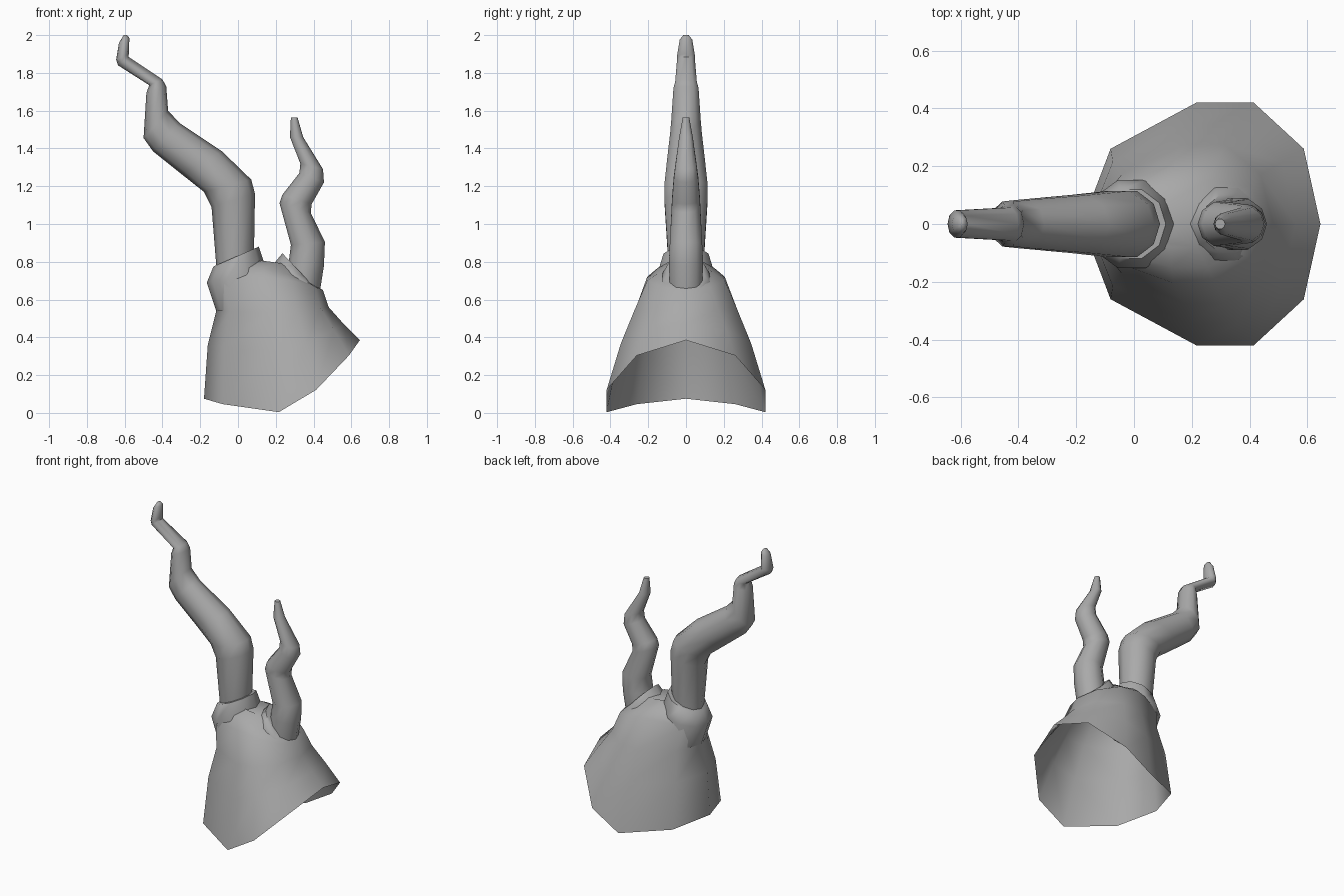
import bpy, bmesh
from math import cos, sin, pi, radians

if "Cube" in bpy.data.objects:
    bpy.data.objects.remove(bpy.data.objects["Cube"], do_unlink=True)

bark = bpy.data.materials.new("grey_bark")
bark.use_nodes = True
GREY = (0.4, 0.4, 0.4, 1)
bark.diffuse_color = GREY
bark.node_tree.nodes["Principled BSDF"].inputs["Base Color"].default_value = GREY


def round_profile(sides):
    """Half outline, left to right: (x fraction, y fraction, sag fraction)."""
    half = sides // 2
    return [((1 - cos(pi * i / half)) / 2, sin(pi * i / half), 0) for i in range(half + 1)]


def loft(name, sections, profile, cap_top=True):
    """Skin rings given as (left x, left z, right x, right z, half width, sag)."""
    bm = bmesh.new()
    outline = [(p, -1) for p in profile] + [(p, 1) for p in profile[-2:0:-1]]
    rings = []
    for xl, zl, xr, zr, width, sag in sections:
        rings.append([bm.verts.new((xl + (xr - xl) * f, side * width * w,
                                    zl + (zr - zl) * f - sag * s))
                      for (f, w, s), side in outline])
    n = len(outline)
    for low, high in zip(rings, rings[1:]):
        for i in range(n):
            j = (i + 1) % n
            bm.faces.new((low[i], low[j], high[j], high[i]))
    if cap_top:
        bm.faces.new(rings[-1])
    mesh = bpy.data.meshes.new(name)
    bm.to_mesh(mesh)
    bm.free()
    mesh.materials.append(bark)
    obj = bpy.data.objects.new(name, mesh)
    bpy.context.collection.objects.link(obj)
    bpy.ops.object.select_all(action="DESELECT")
    obj.select_set(True)
    bpy.context.view_layer.objects.active = obj
    bpy.ops.object.shade_smooth_by_angle(angle=radians(60))
    return obj


# Hollow flared trunk, open underneath, with a ragged ten-sided rim
flare = [(0, 0, 0), (.12, .62, .3), (.48, 1, 1), (.72, 1, .8), (.93, .62, .27), (1, 0, 0)]
loft("trunk", [
    (-.18, .075, .645, .385, .42, .22),
    (-.16, .36, .56, .47, .345, .09),
    (-.115, .54, .48, .56, .275, .02),
    (-.15, .69, .45, .65, .205, -.05),
    (-.12, .77, .40, .68, .15, -.04),
    (-.05, .80, .32, .77, .08, -.02),
], flare)

tube = round_profile(10)

# Collars where the branches leave the trunk
loft("large_branch_collar", [
    (-.115, .54, .14, .56, .14, 0),
    (-.165, .69, .15, .76, .16, 0),
    (-.13, .775, .11, .88, .125, 0),
], tube)
loft("small_branch_collar", [
    (.13, .70, .48, .53, .16, 0),
    (.19, .79, .45, .645, .13, 0),
    (.235, .845, .41, .66, .105, 0),
], tube)

# Large crooked branch leaning to the right
loft("large_branch", [
    (-.11, .65, .08, .68, .09, 0),
    (-.115, .78, .085, .87, .10, 0),
    (-.14, 1.09, .09, 1.16, .12, 0),
    (-.18, 1.17, .07, 1.235, .12, 0),
    (-.30, 1.265, -.085, 1.385, .105, 0),
    (-.45, 1.385, -.31, 1.535, .088, 0),
    (-.50, 1.455, -.37, 1.60, .082, 0),
    (-.485, 1.695, -.38, 1.73, .07, 0),
    (-.47, 1.735, -.40, 1.765, .06, 0),
    (-.635, 1.84, -.58, 1.885, .05, 0),
    (-.645, 1.87, -.578, 1.90, .05, 0),
    (-.63, 1.96, -.575, 1.985, .035, 0),
    (-.605, 2.0, -.588, 2.0, .015, 0),
], tube)

# Small wavy branch on the left
loft("small_branch", [
    (.25, .70, .43, .62, .09, 0),
    (.27, .81, .455, .78, .095, 0),
    (.28, .89, .46, .905, .09, 0),
    (.22, 1.11, .385, 1.06, .08, 0),
    (.235, 1.155, .39, 1.105, .078, 0),
    (.325, 1.27, .455, 1.22, .068, 0),
    (.33, 1.32, .45, 1.29, .06, 0),
    (.275, 1.46, .345, 1.46, .038, 0),
    (.28, 1.565, .315, 1.565, .018, 0),
], tube)
